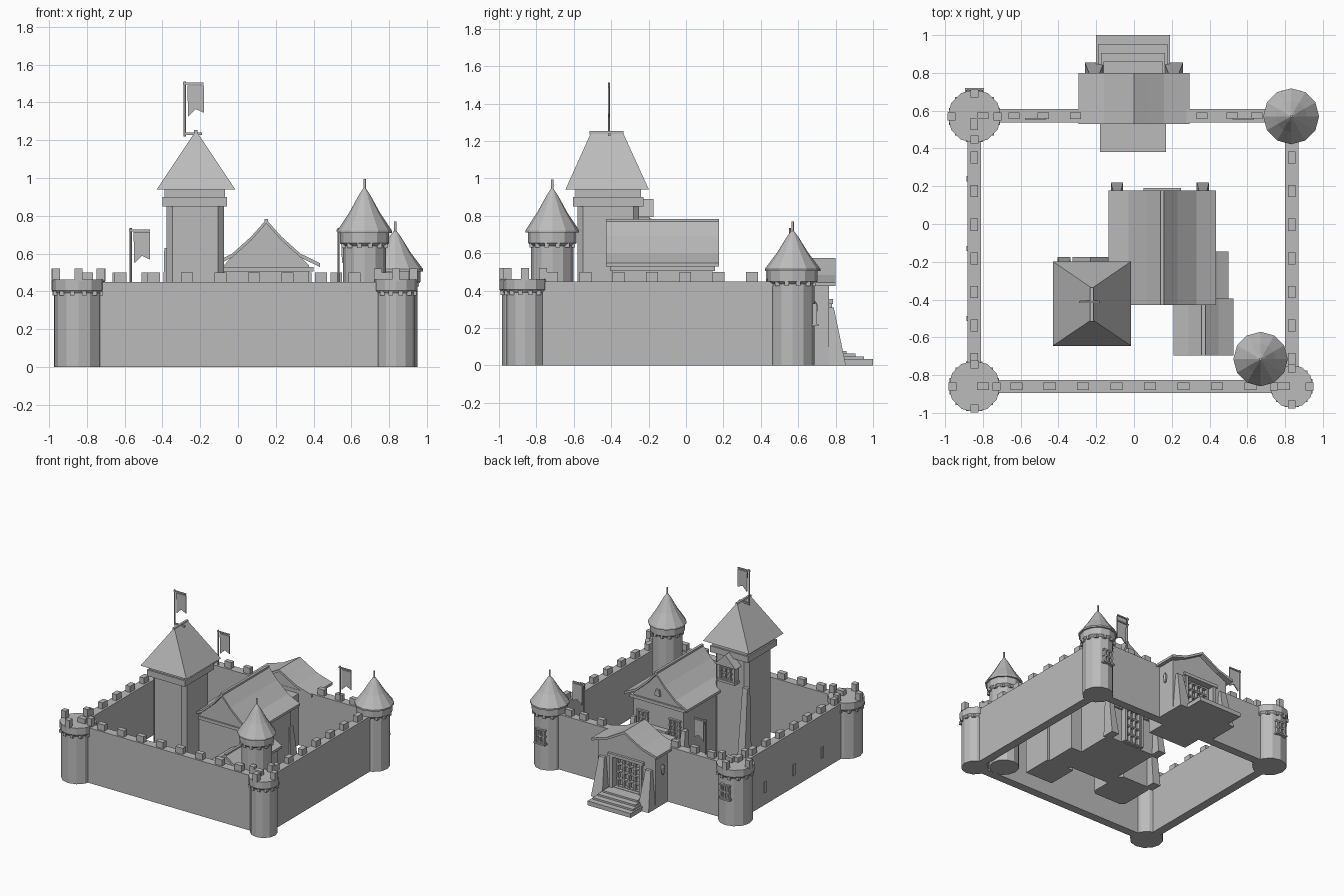
import bpy, bmesh, math
from mathutils import Vector

cube = bpy.data.objects.get("Cube")
if cube:
    bpy.data.objects.remove(cube, do_unlink=True)

stone = bpy.data.materials.new("stone_grey")
stone.use_nodes = True
GREY = (0.5, 0.5, 0.5, 1)
stone.diffuse_color = GREY
stone.node_tree.nodes["Principled BSDF"].inputs["Base Color"].default_value = GREY


def finish(name, bm):
    bmesh.ops.recalc_face_normals(bm, faces=bm.faces)
    mesh = bpy.data.meshes.new(name)
    bm.to_mesh(mesh)
    bm.free()
    mesh.materials.append(stone)
    ob = bpy.data.objects.new(name, mesh)
    bpy.context.collection.objects.link(ob)
    return ob


def add_taper(bm, x0, x1, y0, y1, z0, z1, top=None):
    """Box whose top rectangle may differ from its base."""
    a, b, c, d = top or (x0, x1, y0, y1)
    low = [bm.verts.new(p) for p in ((x0, y0, z0), (x1, y0, z0), (x1, y1, z0), (x0, y1, z0))]
    high = [bm.verts.new(p) for p in ((a, c, z1), (b, c, z1), (b, d, z1), (a, d, z1))]
    bm.faces.new(low[::-1])
    bm.faces.new(high)
    for i in range(4):
        j = (i + 1) % 4
        bm.faces.new((low[i], low[j], high[j], high[i]))


def boxes(name, items):
    bm = bmesh.new()
    for item in items:
        add_taper(bm, *item)
    return finish(name, bm)


def lathe(name, x, y, profile, sides=12):
    bm = bmesh.new()
    verts = [bm.verts.new((r, 0, z)) for r, z in profile]
    edges = [bm.edges.new(pair) for pair in zip(verts, verts[1:])]
    bmesh.ops.spin(bm, geom=verts + edges, cent=(0, 0, 0), axis=(0, 0, 1),
                   angle=math.tau, steps=sides)
    bmesh.ops.remove_doubles(bm, verts=bm.verts, dist=0.0005)
    bmesh.ops.translate(bm, verts=bm.verts, vec=(x, y, 0))
    return finish(name, bm)


def prism(name, outline, y0, y1):
    """Outline in x and z, extruded along y."""
    bm = bmesh.new()
    face = bm.faces.new([bm.verts.new((x, y0, z)) for x, z in outline])
    new = bmesh.ops.extrude_face_region(bm, geom=[face])["geom"]
    bmesh.ops.translate(bm, vec=(0, y1 - y0, 0),
                        verts=[v for v in new if isinstance(v, bmesh.types.BMVert)])
    return finish(name, bm)


def gable(name, cx, half, y0, y1, wall, inset):
    """Concave gabled roof over a matching body; half runs from ridge to eave."""
    def mirrored(pts):
        return [(cx - x, z) for x, z in pts[::-1]] + [(cx + x, z) for x, z in pts[1:]]
    top = mirrored(half)
    under = mirrored([(x, z - 0.02) for x, z in half])
    prism(name + "_roof", top + under[::-1], y0, y1)
    inner = [(x, z - 0.015) for x, z in half if x < wall]
    eave = half[-1][1] - 0.01
    prism(name + "_body", [(cx - wall, 0), (cx - wall, eave)] + mirrored(inner)
          + [(cx + wall, eave), (cx + wall, 0)], y0 + inset, y1 - inset)
    ridge = half[0][1]
    boxes(name + "_ridge", [(cx - 0.01, cx + 0.01, y0, y1, ridge - 0.015, ridge + 0.004)])


def grid(name, x0, x1, z0, z1, y, nx, nz, bar=0.012, depth=0.015):
    """Lattice of bars facing the back."""
    items = []
    for i in range(nx):
        x = x0 + (x1 - x0) * i / (nx - 1)
        items.append((x - bar / 2, x + bar / 2, y - depth, y + depth, z0, z1))
    for i in range(nz):
        z = z0 + (z1 - z0) * i / (nz - 1)
        items.append((x0 - bar, x1 + bar, y - depth, y + depth * 0.8, z - bar / 2, z + bar / 2))
    boxes(name, items)


def banner(name, x, y, z0, z1):
    """Pole with a cross arm and swallow-tailed cloth."""
    lathe(name + "_pole", x, y, [(0, z0), (0.006, z0), (0.006, z1), (0, z1)], 6)
    boxes(name + "_arm", [(x - 0.01, x + 0.1, y - 0.005, y + 0.005, z1 - 0.017, z1 - 0.007)])
    l, r, t = x + 0.014, x + 0.102, z1 - 0.022
    prism(name + "_cloth", [(l, t), (r, t), (r, t - 0.145), ((l + r) / 2, t - 0.125),
                            (l + 0.004, t - 0.165)], y - 0.004, y + 0.004)


def corbels(name, x, y, r, z):
    bm = bmesh.new()
    for i in range(12):
        a = math.tau * (i + 0.5) / 12
        px, py = x + r * math.cos(a), y + r * math.sin(a)
        add_taper(bm, px - 0.012, px + 0.012, py - 0.012, py + 0.012, z - 0.025, z)
    finish(name, bm)


# Curtain walls
W, E, S, N, TOP = -0.845, 0.835, -0.86, 0.573, 0.45
boxes("curtain_walls", [(W, E, S - 0.035, S + 0.035, 0, TOP), (W, E, N - 0.035, N + 0.035, 0, TOP),
                        (W - 0.036, W + 0.036, S, N, 0, TOP), (E - 0.035, E + 0.035, S, N, 0, TOP)])

# Wall merlons
merlons = []
for i in range(10):
    x = -0.8 + 0.177 * i
    merlons.append((x - 0.032, x + 0.032, S - 0.02, S + 0.02, TOP, 0.5))
for x in (-0.8, -0.635, -0.48, -0.31, 0.36, 0.52, 0.65):
    merlons.append((x - 0.03, x + 0.03, N - 0.018, N + 0.018, TOP, 0.5))
for i in range(8):
    y = 0.53 - 0.178 * i
    for x in (W, E):
        merlons.append((x - 0.02, x + 0.02, y - 0.032, y + 0.032, TOP, 0.5))
boxes("wall_merlons", merlons)

# Arrow slits on the west wall
boxes("arrow_slits", [(W - 0.043, W - 0.03, y - 0.014, y + 0.014, 0.1, 0.19) for y in (0.24, -0.13, -0.5)])

# Open-topped corner towers
for name, x, y, r in (("southwest_tower", W, S, 0.125), ("southeast_tower", E, S, 0.103),
                      ("northwest_tower", W, 0.57, 0.13)):
    c = r + 0.012
    lathe(name, x, y, [(0, 0), (r, 0), (r, 0.39), (c, 0.405), (c, 0.462), (0, 0.462)])
    corbels(name + "_corbels", x, y, r - 0.002, 0.402)
    crown = []
    for dx, dy in ((1, 0), (-1, 0), (0, 1), (0, -1)):
        mx, my = x + dx * (c - 0.02), y + dy * (c - 0.02)
        crown.append((mx - 0.021, mx + 0.021, my - 0.021, my + 0.021, 0.455, 0.52))
    boxes(name + "_merlons", crown)

# Towers with conical roofs
for name, x, y, r, base, rise in (("northeast_tower", E - 0.003, 0.57, 0.117, 0.45, 0.215),
                                  ("inner_tower", 0.67, -0.715, 0.113, 0.655, 0.235)):
    c, eave = r + 0.017, base + 0.055
    lathe(name, x, y, [(0, 0), (r, 0), (r, base - 0.015), (c, base), (c, eave + 0.01), (0, eave + 0.01)])
    corbels(name + "_corbels", x, y, r, base)
    R, tip = c + 0.014, eave + rise
    lathe(name + "_roof", x, y, [(0, eave), (R, eave), (R, eave + 0.012), (R * 0.56, eave + rise * 0.46),
                                 (R * 0.2, eave + rise * 0.86), (0.007, tip), (0.007, tip + 0.05), (0, tip + 0.05)])

# Tower windows
for name, x, y in (("northeast_window", E - 0.003, 0.686), ("northwest_window", W, 0.698)):
    grid(name, x - 0.032, x + 0.032, 0.225, 0.325, y, 3, 3)
    boxes(name + "_sill", [(x - 0.05, x + 0.05, y - 0.02, y + 0.022, 0.21, 0.222)])

# Gatehouse with recessed gate
boxes("gatehouse_walls", [(-0.26, -0.13, 0.54, 0.765, 0, 0.43), (0.13, 0.26, 0.54, 0.765, 0, 0.43),
                          (-0.14, 0.14, 0.54, 0.7, 0, 0.43), (-0.14, 0.14, 0.69, 0.765, 0.33, 0.43),
                          (-0.14, 0.14, 0.69, 0.765, 0, 0.08), (-0.18, 0.17, 0.38, 0.55, 0, 0.42)])
gate_half = [(0, 0.575), (0.07, 0.535), (0.16, 0.485), (0.295, 0.445)]
gate_roof = [(-x, z) for x, z in gate_half[::-1]] + gate_half[1:]
prism("gatehouse_roof", gate_roof + [(x, z - 0.02) for x, z in gate_roof[::-1]], 0.53, 0.8)
prism("gatehouse_gable", [(-0.26, 0.42)] + [(x, z - 0.015) for x, z in gate_roof[1:-1]] + [(0.26, 0.42)], 0.54, 0.765)
grid("portcullis", -0.1, 0.1, 0.08, 0.32, 0.725, 5, 5)
boxes("gate_frame", [(-0.145, -0.12, 0.7, 0.78, 0.07, 0.345), (0.12, 0.145, 0.7, 0.78, 0.07, 0.345),
                     (-0.16, 0.16, 0.7, 0.785, 0.33, 0.355)])
boxes("gate_buttresses", [(s * 0.21 - 0.05, s * 0.21 + 0.05, 0.74, 0.855, 0, 0.31,
                           (s * 0.21 - 0.025, s * 0.21 + 0.025, 0.74, 0.79)) for s in (-1, 1)])
for side in (-1, 1):
    lathe("gate_lantern", side * 0.275, 0.69, [(0, 0.25), (0.012, 0.27), (0.016, 0.32), (0, 0.345)], 6)

# Entrance steps
boxes("entrance_steps", [(-0.2 + 0.013 * i, 0.19 - 0.013 * i, 0.76, 1 - 0.047 * i, 0, 0.035 + 0.014 * i)
                         for i in range(4)])

# Great hall
gable("hall", 0.15, [(0, 0.78), (0.08, 0.69), (0.18, 0.6), (0.285, 0.548)], -0.428, 0.177, 0.225, 0.035)
boxes("hall_eave_beam", [(-0.1, 0.4, -0.405, 0.155, 0.505, 0.53)])
boxes("hall_buttresses", [(x - 0.033, x + 0.033, 0.12, 0.22, 0, 0.36, (x - 0.018, x + 0.018, 0.12, 0.165))
                          for x in (-0.09, 0.365)])
for x in (-0.005, 0.285):
    grid("hall_window", x - 0.04, x + 0.04, 0.28, 0.42, 0.148, 3, 4)
boxes("hall_porch", [(0.06, 0.08, 0.13, 0.185, 0, 0.3), (0.22, 0.24, 0.13, 0.185, 0, 0.3),
                     (0.05, 0.25, 0.13, 0.19, 0.3, 0.325)])
grid("hall_door", 0.085, 0.215, 0.01, 0.29, 0.155, 4, 5)
boxes("gable_emblem", [(0.125, 0.175, 0.13, 0.16, 0.58, 0.63, (0.135, 0.165, 0.13, 0.16))])

# Low annexes beside the hall
gable("long_annex", 0.383, [(0, 0.42), (0.06, 0.375), (0.118, 0.345)], -0.575, -0.145, 0.09, 0.02)
gable("short_annex", 0.368, [(0, 0.445), (0.08, 0.385), (0.158, 0.345)], -0.695, -0.395, 0.125, 0.025)

# Keep with chamfered corners
bm = bmesh.new()
add_taper(bm, -0.378, -0.075, -0.58, -0.25, 0, 0.86)
upright = [e for e in bm.edges if abs(e.verts[0].co.z - e.verts[1].co.z) > 0.5]
bmesh.ops.bevel(bm, geom=upright, offset=0.03, segments=1, affect='EDGES')
finish("keep_shaft", bm)
boxes("keep_crown", [(-0.4, -0.057, -0.605, -0.228, 0.85, 0.9), (-0.388, -0.07, -0.592, -0.24, 0.9, 0.945)])
boxes("keep_roof", [(-0.43, -0.015, -0.645, -0.198, 0.94, 1.24, (-0.23, -0.215, -0.51, -0.335))])
boxes("keep_ridge_beam", [(-0.232, -0.214, -0.515, -0.335, 1.235, 1.253),
                          (-0.285, -0.19, -0.418, -0.405, 1.228, 1.24)])
boxes("keep_buttress", [(-0.405, -0.335, -0.27, -0.175, 0, 0.63, (-0.39, -0.345, -0.27, -0.235))])

# Bay window on the keep
boxes("keep_bay", [(-0.3, -0.16, -0.26, -0.195, 0.67, 0.8), (-0.31, -0.15, -0.26, -0.185, 0.655, 0.675)])
prism("keep_bay_roof", [(-0.325, 0.795), (-0.23, 0.89), (-0.135, 0.795)], -0.26, -0.175)
grid("keep_bay_window", -0.27, -0.19, 0.695, 0.78, -0.196, 3, 3)

# Banners
banner("keep_banner", -0.282, -0.412, 1.22, 1.512)
banner("west_banner", -0.567, 0.557, 0.44, 0.735)
banner("east_banner", 0.532, 0.557, 0.44, 0.735)
